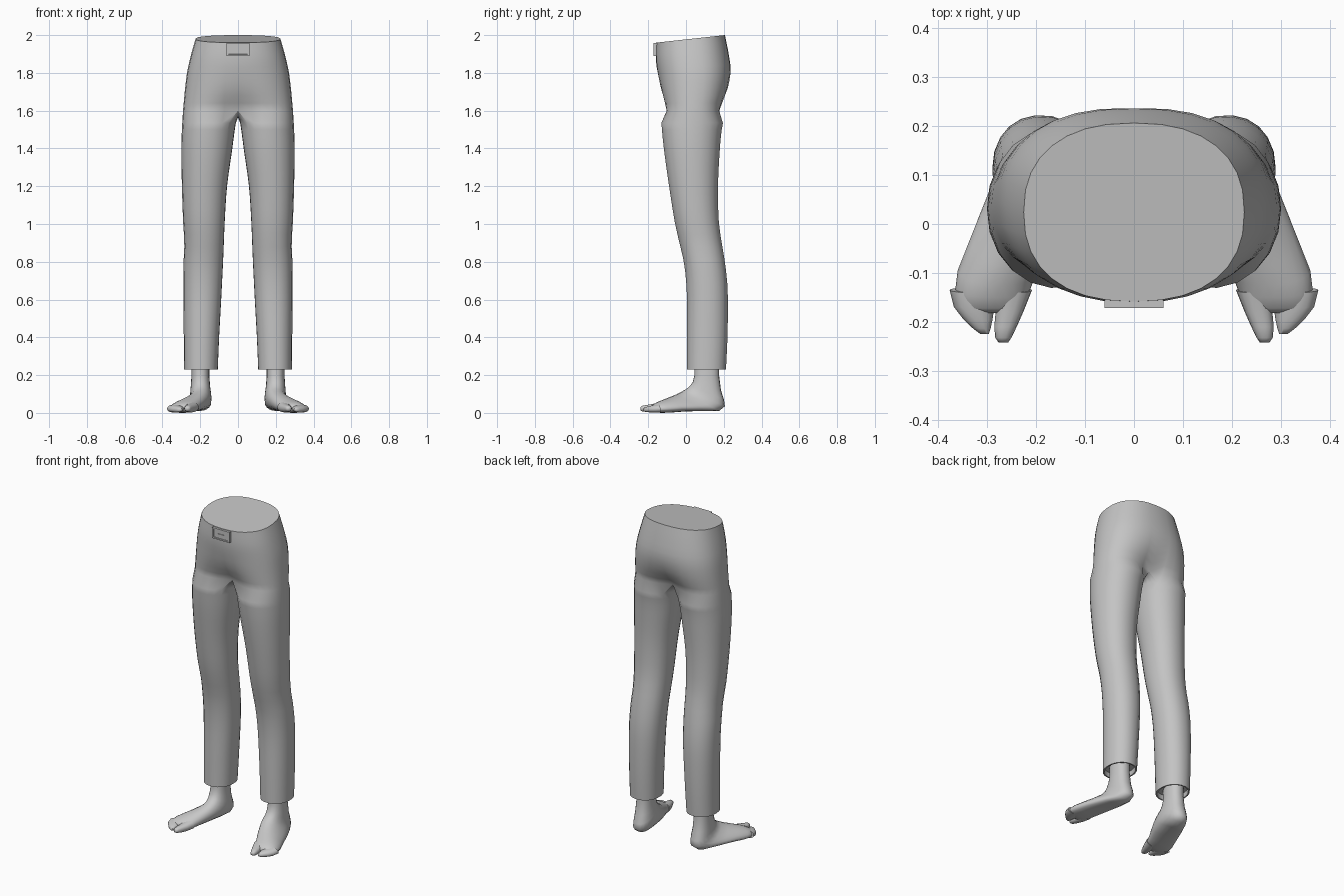
import bpy, bmesh, math
from math import sin, cos, pi

if "Cube" in bpy.data.objects:
    bpy.data.objects.remove(bpy.data.objects["Cube"])


def material(name, v):
    m = bpy.data.materials.new(name)
    m.diffuse_color = (v, v, v, 1)
    m.use_nodes = True
    m.node_tree.nodes["Principled BSDF"].inputs["Base Color"].default_value = m.diffuse_color
    return m


CLOTH = material("grey cloth", 0.55)
SKIN = material("light grey skin", 0.58)


def finish(name, bm, mat, mirror=True, angle=40):
    bmesh.ops.recalc_face_normals(bm, faces=bm.faces[:])
    me = bpy.data.meshes.new(name)
    bm.to_mesh(me)
    bm.free()
    me.materials.append(mat)
    ob = bpy.data.objects.new(name, me)
    bpy.context.collection.objects.link(ob)
    bpy.ops.object.select_all(action='DESELECT')
    ob.select_set(True)
    bpy.context.view_layer.objects.active = ob
    bpy.ops.object.shade_smooth_by_angle(angle=math.radians(angle))
    if mirror:
        mod = ob.modifiers.new("mirror", 'MIRROR')
        mod.use_clip = True
        mod.merge_threshold = 0.0005
    return ob


def spow(v, n):
    return math.copysign(abs(v) ** (2 / n), v)


def strip(bm, a, b, closed=True):
    n = len(a)
    for i in range(n if closed else n - 1):
        j = (i + 1) % n
        bm.faces.new((a[i], a[j], b[j], b[i]))


def spline(rows, t):
    """Smooth lookup in rows sorted by descending first value."""
    k = next((i for i in range(len(rows) - 1) if t >= rows[i + 1][0]), len(rows) - 2)
    p0, p1, p2, p3 = (rows[min(max(k + o, 0), len(rows) - 1)] for o in (-1, 0, 1, 2))
    h = p2[0] - p1[0]
    u = (t - p1[0]) / h
    out = []
    for c in range(1, len(p1)):
        m1 = (p2[c] - p0[c]) / (p2[0] - p0[0]) * h
        m2 = (p3[c] - p1[c]) / (p3[0] - p1[0]) * h
        out.append((2*u**3 - 3*u**2 + 1) * p1[c] + (u**3 - 2*u**2 + u) * m1
                   + (3*u**2 - 2*u**3) * p2[c] + (u**3 - u**2) * m2)
    return out


# Trousers: z, outer x, front y, back y, centre crease depth
HIP = [(2.0, .225, -.158, .206, 0), (1.9, .25, -.16, .226, 0), (1.8, .27, -.153, .24, .02),
       (1.7, .282, -.145, .232, .14), (1.6, .291, -.136, .21, .45)]
# z, inner x, outer x, front y, back y
LEG = [(1.6, 0, .291, -.136, .21), (1.5, .017, .297, -.128, .19), (1.4, .03, .30, -.118, .18),
       (1.2, .058, .297, -.09, .17), (1.0, .071, .29, -.058, .175), (.9, .075, .284, -.035, .19),
       (.8, .079, .288, -.012, .206), (.7, .084, .289, 0, .218), (.6, .089, .289, .005, .222),
       (.4, .10, .287, .005, .22), (.23, .107, .285, .005, .212)]
HALF, INNER = 17, 7
bm = bmesh.new()


def hip_ring(z):
    xo, yf, yb, crease = spline(HIP, z)
    cy, ry = (yf + yb) / 2, (yb - yf) / 2
    ring = []
    for i in range(HALF):
        a = -pi / 2 + pi * i / (HALF - 1)
        x = xo * spow(cos(a), 2.35) if 0 < i < HALF - 1 else 0
        y = cy + ry * spow(sin(a), 2.35) * (1 - crease * (1 - x / xo) ** 2)
        # the waistline rises from front to back
        zz = z - max(0, (z - 1.8) / .2) * .04 * (yb - y) / (yb - yf)
        ring.append(bm.verts.new((x, y, zz)))
    return ring


hips = [hip_ring(2.0 - .04 * i) for i in range(11)]
bm.faces.new(hips[0])
for a, b in zip(hips, hips[1:]):
    strip(bm, a, b, closed=False)

# bridge under the crotch closes the ring where each leg starts
f, b = hips[-1][0].co, hips[-1][-1].co
bridge = []
for j in range(1, INNER + 1):
    t = j / (INNER + 1)
    p = b.lerp(f, t)
    bridge.append(bm.verts.new((0, p.y, p.z - .035 * sin(pi * t))))
prev = hips[-1] + bridge


def leg_ring(z, inset=0.0, lift=0.0):
    xi, xo, yf, yb = spline(LEG, z)
    rx, ry = (xo - xi) / 2 - inset, (yb - yf) / 2 - inset
    angles = [math.radians(-135 + 270 * i / (HALF - 1)) for i in range(HALF)]
    angles += [math.radians(135 + 90 * j / (INNER + 1)) for j in range(1, INNER + 1)]
    return [bm.verts.new(((xi + xo) / 2 + rx * spow(cos(a), 2.15),
                          (yf + yb) / 2 + ry * spow(sin(a), 2.15), z + lift)) for a in angles]


levels = [1.535, 1.5, 1.45] + [1.4 - .065 * i for i in range(18)] + [.23]
for z in levels:
    ring = leg_ring(z)
    strip(bm, prev, ring)
    prev = ring
# turned-in hem
for inset, lift in ((.008, 0), (.010, .03)):
    ring = leg_ring(.23, inset, lift)
    strip(bm, prev, ring)
    prev = ring
bm.faces.new(prev)
finish("trousers", bm, CLOTH)


# Feet: each section is (top y, top z, bottom y, bottom z, inner x, outer x, lean)
def foot_loft(name, sections, n=20, power=2.3):
    bm = bmesh.new()
    prev = None
    for ty, tz, by, bz, xi, xo, lean in sections:
        cx, rx = (xi + xo) / 2, (xo - xi) / 2
        ring = []
        for i in range(n):
            a = 2 * pi * i / n
            s = spow(sin(a), power)
            k = (s + 1) / 2
            x = cx + rx * spow(cos(a), power) * (1 - lean * k) - lean * rx * k * .6
            ring.append(bm.verts.new((x, by + (ty - by) * k, bz + (tz - bz) * k)))
        if prev:
            strip(bm, prev, ring)
        else:
            bm.faces.new(ring)
        prev = ring
    bm.faces.new(prev)
    finish(name, bm, SKIN, angle=60)


foot_loft("foot", [
    (.045, .29, .175, .29, .152, .246, 0),
    (.045, .20, .175, .20, .152, .246, 0),
    (.036, .165, .185, .12, .148, .25, 0),
    (.022, .143, .201, .07, .143, .253, 0),
    (.002, .127, .206, .035, .14, .258, .05),
    (-.02, .114, .175, .010, .14, .275, .12),
    (-.05, .098, .10, .010, .148, .312, .22),
    (-.09, .082, .0, .008, .17, .35, .28),
    (-.125, .068, -.08, .002, .195, .376, .28),
    (-.15, .058, -.13, .0, .21, .379, .25),
    (-.172, .046, -.165, .003, .224, .365, .2),
    (-.182, .034, -.18, .010, .235, .345, .1)])
foot_loft("big_toe", [
    (-.14, .056, -.13, .004, .208, .28, 0),
    (-.18, .047, -.175, .002, .225, .282, 0),
    (-.21, .042, -.208, .004, .239, .285, 0),
    (-.232, .038, -.232, .008, .25, .283, 0),
    (-.242, .030, -.242, .014, .257, .276, 0)], n=14)
foot_loft("outer_toes", [
    (-.14, .046, -.13, .001, .28, .38, .1),
    (-.17, .042, -.168, .001, .284, .371, .1),
    (-.195, .036, -.195, .003, .288, .35, .1),
    (-.213, .031, -.213, .005, .292, .33, .1),
    (-.224, .024, -.224, .009, .296, .314, 0)], n=14)


# Buckle: plate with a recessed window, and a prong across it
def box(name, x, y0, y1, z0, z1, recess=0):
    bm = bmesh.new()
    bmesh.ops.create_cube(bm, size=1)
    for v in bm.verts:
        v.co = (v.co.x * 2 * x, y0 if v.co.y < 0 else y1, z0 if v.co.z < 0 else z1)
    if recess:
        bm.normal_update()
        front = [f for f in bm.faces if f.normal.y < -.9]
        bmesh.ops.inset_region(bm, faces=front, thickness=.012)
        bmesh.ops.inset_region(bm, faces=front, thickness=.001, depth=-recess)
    finish(name, bm, CLOTH, mirror=False, angle=30)


box("buckle_frame", .06, -.171, -.150, 1.89, 1.957, recess=.004)
box("buckle_prong", .028, -.170, -.160, 1.918, 1.927)
